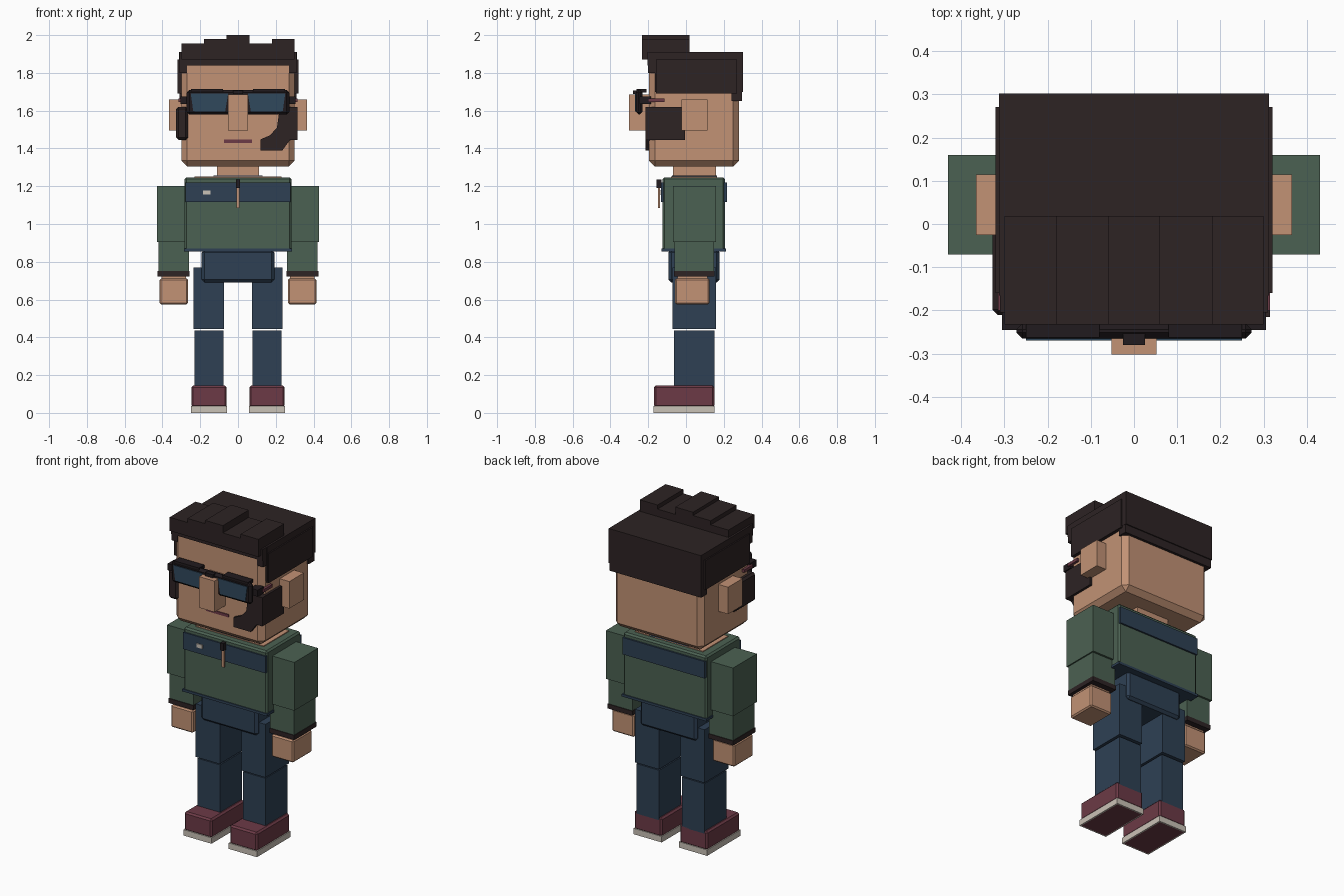
import bpy
import bmesh
from mathutils import Vector

if "Cube" in bpy.data.objects:
    bpy.data.objects.remove(bpy.data.objects["Cube"], do_unlink=True)


def to_linear(value):
    value /= 255
    return value / 12.92 if value < 0.04 else ((value + 0.055) / 1.055) ** 2.4


def material(name, red, green, blue):
    mat = bpy.data.materials.new(name)
    mat.use_nodes = True
    colour = (to_linear(red), to_linear(green), to_linear(blue), 1)
    mat.diffuse_color = colour
    shader = mat.node_tree.nodes["Principled BSDF"]
    shader.inputs["Base Color"].default_value = colour
    shader.inputs["Roughness"].default_value = 0.9
    return mat


SKIN = material("skin", 194, 146, 117)
HAIR = material("dark brown hair", 45, 35, 36)
GREEN = material("sweater green", 75, 97, 82)
BLUE = material("denim blue", 46, 64, 84)
MAROON = material("maroon", 108, 58, 70)
CREAM = material("cream", 202, 194, 183)
BLACK = material("frame black", 33, 27, 30)
LENS = material("lens blue", 48, 72, 92)


def finish(name, bm, *mats):
    bmesh.ops.recalc_face_normals(bm, faces=bm.faces)
    mesh = bpy.data.meshes.new(name)
    bm.to_mesh(mesh)
    bm.free()
    for mat in mats:
        mesh.materials.append(mat)
    obj = bpy.data.objects.new(name, mesh)
    bpy.context.collection.objects.link(obj)
    return obj


def box_mesh(xs, ys, zs, bevel=0):
    bm = bmesh.new()
    bmesh.ops.create_cube(bm, size=1)
    for v in bm.verts:
        v.co = Vector([s[0] if c < 0 else s[1] for c, s in zip(v.co, (xs, ys, zs))])
    if bevel:
        bmesh.ops.bevel(bm, geom=bm.edges[:], offset=bevel, segments=1, affect='EDGES')
    return bm


def box(name, mat, xs, ys, zs, bevel=0):
    return finish(name, box_mesh(xs, ys, zs, bevel), mat)


def centred(name, mat, half, ys, zs, bevel=0):
    return box(name, mat, (-half, half), ys, zs, bevel)


def pair(name, mat, xs, ys, zs, bevel=0):
    box("left_" + name, mat, xs, ys, zs, bevel)
    box("right_" + name, mat, (-xs[1], -xs[0]), ys, zs, bevel)


def plate(name, mat, outline, ys, side=1):
    # Outline in x and z, extruded along y
    bm = bmesh.new()
    face = bm.faces.new([bm.verts.new((side * x, ys[0], z)) for x, z in outline])
    out = bmesh.ops.extrude_face_region(bm, geom=[face])
    for item in out["geom"]:
        if isinstance(item, bmesh.types.BMVert):
            item.co.y = ys[1]
    return finish(name, bm, mat)


# Head, ears, nose, mouth and neck
centred("head", SKIN, 0.3, (-0.195, 0.28), (1.305, 1.88), 0.03)
centred("neck", SKIN, 0.11, (-0.07, 0.16), (1.2, 1.33))
pair("ear", SKIN, (0.29, 0.365), (-0.025, 0.115), (1.495, 1.66))
centred("nose", SKIN, 0.052, (-0.302, -0.18), (1.495, 1.685))
centred("mouth", MAROON, 0.075, (-0.2, -0.19), (1.43, 1.447))

# Hair: cap, sides, nape, fringe and stepped tufts
centred("hair_cap", HAIR, 0.312, (-0.165, 0.302), (1.7, 1.91))
centred("hair_nape", HAIR, 0.31, (0.24, 0.296), (1.65, 1.72))
pair("hair_side", HAIR, (0.3, 0.32), (-0.16, 0.27), (1.69, 1.87))
centred("hair_fringe", HAIR, 0.31, (-0.205, -0.15), (1.84, 1.91))
pair("hair_temple", HAIR, (0.27, 0.31), (-0.2, -0.15), (1.8, 1.86))
for i, top in enumerate((1.955, 1.98, 2, 1.955, 1.98)):
    x = -0.3 + 0.12 * i
    box(f"hair_tuft_{i + 1}", HAIR, (x, x + 0.12), (-0.232, 0.018), (1.872, top))

# Whiskers, sweeping onto one cheek
box("left_sideburn", HAIR, (0.285, 0.315), (-0.215, -0.005), (1.445, 1.62))
box("right_sideburn", HAIR, (-0.327, -0.265), (-0.21, -0.005), (1.445, 1.62), 0.012)
plate("cheek_whiskers", HAIR,
      [(0.222, 1.62), (0.206, 1.51), (0.17, 1.47), (0.12, 1.448), (0.12, 1.39),
       (0.235, 1.39), (0.275, 1.445), (0.315, 1.445), (0.315, 1.62)], (-0.215, -0.185))

# Sunglasses
centred("glasses_frame", BLACK, 0.272, (-0.265, -0.23), (1.58, 1.71), 0.014)
centred("glasses_bridge", BLACK, 0.026, (-0.28, -0.25), (1.688, 1.708))
for side, word in ((1, "left"), (-1, "right")):
    plate(word + "_lens", LENS,
          [(0.052, 1.69), (0.25, 1.69), (0.237, 1.597), (0.068, 1.595)], (-0.269, -0.262), side)
pair("glasses_brow", BLACK, (0.08, 0.25), (-0.262, -0.21), (1.695, 1.714))
pair("glasses_hinge", BLACK, (0.255, 0.305), (-0.245, -0.185), (1.635, 1.675))
pair("glasses_arm", MAROON, (0.295, 0.315), (-0.2, -0.115), (1.647, 1.665))

# Sweater with chest band, hem and neckline
centred("torso", GREEN, 0.282, (-0.125, 0.207), (0.86, 1.247), 0.01)
centred("hem", BLUE, 0.287, (-0.13, 0.212), (0.855, 0.87))
centred("chest_band", BLUE, 0.278, (-0.133, -0.1), (1.117, 1.22))
centred("back_band", BLUE, 0.278, (0.18, 0.217), (1.117, 1.22))
centred("neckline_skin", SKIN, 0.23, (-0.08, 0.165), (1.24, 1.252))
centred("collar", BLUE, 0.13, (-0.075, 0.165), (1.24, 1.258))
box("badge", CREAM, (-0.185, -0.145), (-0.139, -0.13), (1.155, 1.178))
centred("zip_slider", BLACK, 0.011, (-0.156, -0.13), (1.19, 1.235))
centred("zip_pull", SKIN, 0.008, (-0.148, -0.138), (1.085, 1.195))

# Arms and hands
pair("upper_arm", GREEN, (0.277, 0.43), (-0.07, 0.16), (0.905, 1.2))
pair("forearm", GREEN, (0.26, 0.422), (-0.06, 0.148), (0.745, 0.907))
pair("cuff", HAIR, (0.257, 0.425), (-0.064, 0.152), (0.722, 0.75))
pair("wrist", SKIN, (0.275, 0.405), (-0.045, 0.115), (0.69, 0.73))
pair("hand", SKIN, (0.265, 0.415), (-0.058, 0.125), (0.575, 0.712), 0.008)

# Trousers
centred("hips", BLUE, 0.192, (-0.092, 0.177), (0.69, 0.865), 0.015)
pair("thigh", BLUE, (0.073, 0.236), (-0.072, 0.158), (0.445, 0.77))
pair("shin", BLUE, (0.077, 0.23), (-0.063, 0.15), (0.13, 0.435))

# Shoes with a cream rim and a maroon underside
pair("shoe", MAROON, (0.06, 0.247), (-0.17, 0.15), (0.03, 0.145), 0.01)
for word, xs in (("left", (0.058, 0.249)), ("right", (-0.249, -0.058))):
    bm = box_mesh(xs, (-0.173, 0.152), (0, 0.036))
    under = min(bm.faces, key=lambda f: f.calc_center_median().z)
    bmesh.ops.inset_region(bm, faces=[under], thickness=0.012)
    under.material_index = 1
    finish(word + "_sole", bm, CREAM, MAROON)
